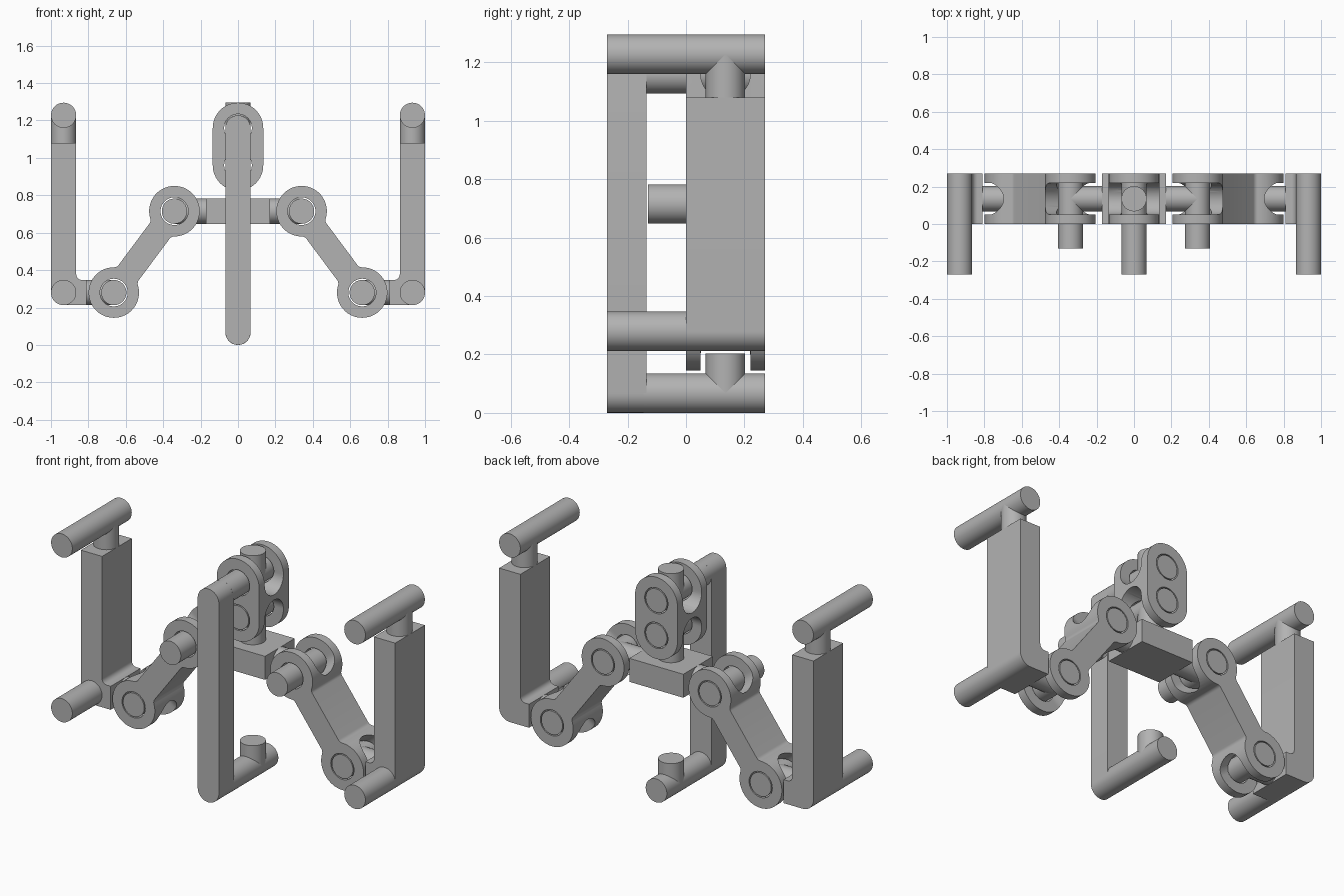
import bpy, bmesh
from math import sin, cos, pi, asin, atan2, sqrt
from mathutils import Vector

if "Cube" in bpy.data.objects:
    bpy.data.objects.remove(bpy.data.objects["Cube"])

grey = bpy.data.materials.new("plain_grey")
grey.use_nodes = True
COLOUR = (0.45, 0.45, 0.45, 1)
grey.diffuse_color = COLOUR
grey.node_tree.nodes["Principled BSDF"].inputs["Base Color"].default_value = COLOUR

R = 0.0675          # rod radius, half the bar width
DISC = 2 * R        # link end radius
DEPTH = 4 * R       # link thickness, front to back
MID = DEPTH / 2
X, Y, Z = Vector((1, 0, 0)), Vector((0, 1, 0)), Vector((0, 0, 1))


def arc(cx, cy, r, a0, a1, n=16):
    return [(cx + r * cos(a0 + (a1 - a0) * i / n), cy + r * sin(a0 + (a1 - a0) * i / n))
            for i in range(n + 1)]


def prism(name, pts, origin, u, v, sweep):
    """Extrude a flat profile, given along u and v, by the vector sweep."""
    bm = bmesh.new()
    face = bm.faces.new([bm.verts.new(origin + u * a + v * b) for a, b in pts])
    out = bmesh.ops.extrude_face_region(bm, geom=[face], use_keep_orig=True)
    bmesh.ops.translate(bm, vec=sweep, verts=[g for g in out["geom"] if isinstance(g, bmesh.types.BMVert)])
    bmesh.ops.remove_doubles(bm, verts=bm.verts, dist=0.0001)
    bmesh.ops.recalc_face_normals(bm, faces=bm.faces)
    mesh = bpy.data.meshes.new(name)
    bm.to_mesh(mesh)
    bm.free()
    mesh.materials.append(grey)
    ob = bpy.data.objects.new(name, mesh)
    bpy.context.collection.objects.link(ob)
    return ob


def rod(name, start, end, r=R):
    start, end = Vector(start), Vector(end)
    axis = (end - start).normalized()
    u = axis.orthogonal().normalized()
    return prism(name, arc(0, 0, r, 0, 2 * pi, 48)[:-1], start, u, axis.cross(u), end - start)


def cut(ob, cutter):
    cutter.hide_render = True
    mod = ob.modifiers.new("cut", "BOOLEAN")
    mod.operation, mod.solver, mod.object = "DIFFERENCE", "EXACT", cutter
    bpy.context.view_layer.objects.active = ob
    bpy.ops.object.modifier_apply(modifier=mod.name)
    bpy.data.objects.remove(cutter)


def link_end(half, fillet):
    """Round link end at the origin, link body towards +u."""
    if not fillet:
        return arc(0, 0, DISC, pi / 2, 3 * pi / 2, 32)
    cv = half + fillet
    cu = sqrt((DISC + fillet) ** 2 - cv ** 2)
    a = atan2(cv, cu)
    upper = arc(cu, cv, fillet, -pi / 2, a - pi, 6)
    lower = [(p, -q) for p, q in reversed(upper)]
    return upper + arc(0, 0, DISC, a, 2 * pi - a, 40)[1:-1] + lower


def link(name, a, b, half, fillet=0):
    """Two-pivot link with clevis pockets and pin holes at both ends."""
    a, b = Vector((a[0], 0, a[1])), Vector((b[0], 0, b[1]))
    u = (b - a).normalized()
    v = u.cross(Y)
    length = (b - a).length
    end = link_end(half, fillet)
    ob = prism(name, end + [(length - p, -q) for p, q in end], a, u, v, Y * DEPTH)
    slot = 0.085
    pocket = arc(0, 0, slot, 0, -pi, 24) + [(-slot, 0.3), (slot, 0.3)]
    for p, d in ((a, -u), (b, u)):
        cut(ob, prism("pocket_cutter", pocket, p + Y * MID - v * 0.2, Y, d, v * 0.4))
        cut(ob, rod("hole_cutter", p - Y * 0.1, p + Y * 0.4, 0.074))
    return ob


def stadium(z0, z1):
    return arc(0, z0, R, pi, 2 * pi) + arc(0, z1, R, 0, pi)


HUB_Z, LOW, HIGH, FOOT_Z = 0.715, 0.96, 1.16, 0.28
O = Vector((0, 0, 0))

# Centre hub and its link
prism("hub", [(-0.172, -R), (0.172, -R), (0.172, R), (-0.172, R)], Z * HUB_Z, X, Z, Y * DEPTH)
link("centre_link", (0, LOW), (0, HIGH), DISC)
rod("centre_lower_pin", (0, 0, LOW), (0, DEPTH, LOW))
rod("centre_lower_neck", (0, MID, HUB_Z), (0, MID, LOW))

# Front bar with its upper pin and lower peg
prism("front_bar", stadium(R, HIGH), Y * -DEPTH, X, Z, Y * MID)
rod("centre_upper_pin", (0, -MID - 0.01, HIGH), (0, DEPTH, HIGH))
rod("centre_upper_neck", (0, MID, HIGH), (0, MID, HIGH + DISC))
rod("lower_peg", (0, -MID - 0.01, R), (0, DEPTH, R))
rod("lower_peg_stub", (0, MID, R), (0, MID, R + DISC))

for side, s in (("left", 1), ("right", -1)):
    sx, lx, hx = s * 0.34, s * 0.664, s * (1 - R)
    # Shoulder pin on the hub
    rod(side + "_shoulder_pin", (sx, -MID + 0.005, HUB_Z), (sx, DEPTH, HUB_Z))
    rod(side + "_shoulder_neck", (s * 0.16, MID, HUB_Z), (sx, MID, HUB_Z))
    # Slanted link
    link(side + "_link", (sx, HUB_Z), (lx, FOOT_Z), R, 0.03)
    # Foot pin and L-shaped upright
    rod(side + "_foot_pin", (lx, 0, FOOT_Z), (lx, DEPTH, FOOT_Z))
    rod(side + "_foot_neck", (lx, MID, FOOT_Z), (s * 0.85, MID, FOOT_Z))
    inner, top = 1 - DISC, FOOT_Z + R
    profile = ([(0.81, FOOT_Z - R)] + arc(1 - R, FOOT_Z, R, -pi / 2, 0)
               + [(1, 1.08), (inner, 1.08)]
               + arc(inner - 0.03, top + 0.03, 0.03, 0, -pi / 2, 6) + [(0.81, top)])
    prism(side + "_upright", profile, O, X * s, Z, Y * DEPTH)
    # Handles
    rod(side + "_lower_handle", (hx, -DEPTH, FOOT_Z), (hx, 0.01, FOOT_Z))
    rod(side + "_upper_neck", (hx, MID, 1.07), (hx, MID, 1.2275))
    rod(side + "_upper_handle", (hx, -DEPTH, 1.2275), (hx, DEPTH, 1.2275))

# Smooth the round sides, keep the rims sharp
for ob in bpy.context.scene.objects:
    if ob.type == "MESH":
        bpy.ops.object.select_all(action="DESELECT")
        ob.select_set(True)
        bpy.context.view_layer.objects.active = ob
        bpy.ops.object.shade_smooth_by_angle(angle=0.5)
